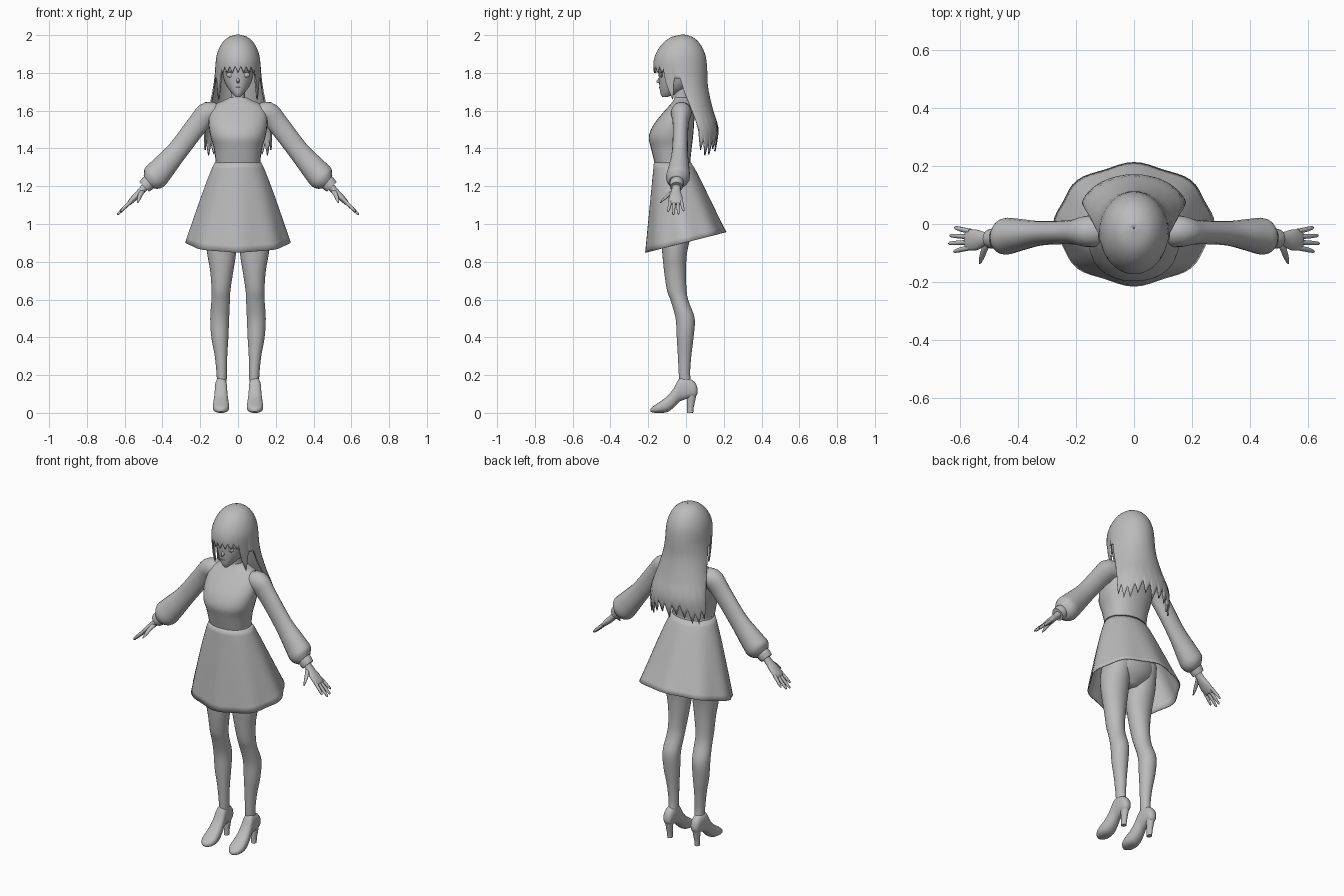
import bpy, bmesh, math
from mathutils import Vector

if "Cube" in bpy.data.objects:
    bpy.data.objects.remove(bpy.data.objects["Cube"])

mat = bpy.data.materials.new("plain_grey")
mat.diffuse_color = (0.5, 0.5, 0.5, 1)
mat.use_nodes = True
mat.node_tree.nodes["Principled BSDF"].inputs["Base Color"].default_value = mat.diffuse_color


def finish(name, bm, angle=50, thick=0):
    """Turn a bmesh into a named, smooth shaded object."""
    bmesh.ops.remove_doubles(bm, verts=bm.verts, dist=1e-5)
    bmesh.ops.recalc_face_normals(bm, faces=bm.faces)
    me = bpy.data.meshes.new(name)
    bm.to_mesh(me)
    bm.free()
    me.materials.append(mat)
    me.polygons.foreach_set("use_smooth", [True] * len(me.polygons))
    me.set_sharp_from_angle(angle=math.radians(angle))
    ob = bpy.data.objects.new(name, me)
    bpy.context.collection.objects.link(ob)
    if thick:
        mod = ob.modifiers.new("thickness", 'SOLIDIFY')
        mod.thickness, mod.offset = thick, 0
    return ob


def resample(rows, sub):
    """Catmull-Rom smoothing of a list of equal length tuples."""
    out = []
    for i in range(len(rows) - 1):
        p0, p1, p2, p3 = (rows[max(0, min(len(rows) - 1, i + k))] for k in (-1, 0, 1, 2))
        for s in range(sub):
            t = s / sub
            out.append(tuple(0.5 * (2 * b + (c - a) * t + (2 * a - 5 * b + 4 * c - d) * t * t
                                    + (3 * b - a - 3 * c + d) * t ** 3)
                             for a, b, c, d in zip(p0, p1, p2, p3)))
    return out + [rows[-1]]


def skin(name, rings, caps=True, angle=50, thick=0):
    """Bridge closed rings of points into a tube."""
    bm = bmesh.new()
    vs = [[bm.verts.new(p) for p in r] for r in rings]
    n = len(vs[0])
    for a, b in zip(vs, vs[1:]):
        for i in range(n):
            bm.faces.new((a[i], a[(i + 1) % n], b[(i + 1) % n], b[i]))
    if caps:
        bm.faces.new(vs[0])
        bm.faces.new(vs[-1])
    return finish(name, bm, angle, thick)


def spow(v, p):
    return math.copysign(abs(v) ** p, v)


def upright(name, rows, s=1, n=28, sub=4, p=1.0):
    """Vertical loft; rows are (z, centre x, half width, front y, back y)."""
    rings = []
    for z, cx, rx, yf, yb in resample(rows, sub):
        rings.append([(s * (cx + rx * spow(math.sin(a), p)),
                       (yf + yb) / 2 - (yb - yf) / 2 * spow(math.cos(a), p), z)
                      for a in (2 * math.pi * i / n for i in range(n))])
    return skin(name, rings)


def limb(name, rows, s=1, n=20, sub=4):
    """Loft in the arm plane; rows are (x, y, z, in-plane radius, y radius)."""
    rows = resample(rows, sub)
    rings = []
    for i, (x, y, z, r, ry) in enumerate(rows):
        a, b = rows[max(i - 1, 0)], rows[min(i + 1, len(rows) - 1)]
        d = Vector((b[0] - a[0], 0, b[2] - a[2])).normalized()
        rings.append([(s * (x - d.z * r * math.cos(t)), y + ry * math.sin(t),
                       z + d.x * r * math.cos(t))
                      for t in (2 * math.pi * k / n for k in range(n))])
    return skin(name, rings)


def blob(name, loc, size):
    bm = bmesh.new()
    bmesh.ops.create_uvsphere(bm, u_segments=16, v_segments=10, radius=1)
    for v in bm.verts:
        v.co = Vector(l + c * k for l, c, k in zip(loc, v.co, size))
    return finish(name, bm)


# Trunk, hips and neck
upright("blouse", [(1.31, 0, .116, -.163, .02), (1.40, 0, .127, -.185, .03), (1.46, 0, .145, -.197, .037),
                   (1.52, 0, .155, -.175, .042), (1.58, 0, .155, -.13, .045), (1.625, 0, .135, -.09, .04),
                   (1.655, 0, .075, -.066, .03), (1.67, 0, .045, -.06, .022)], p=.88)
upright("waistband", [(1.295, 0, .127, -.168, .03), (1.315, 0, .122, -.168, .026),
                      (1.335, 0, .119, -.167, .023)], p=.92)
upright("hips", [(1.32, 0, .112, -.155, .018), (1.2, 0, .145, -.15, .06), (1.06, 0, .16, -.143, .07),
                 (.98, 0, .13, -.13, .055), (.92, 0, .04, -.09, .0)])
upright("neck", [(1.62, 0, .048, -.066, .026), (1.67, 0, .038, -.062, .018), (1.75, 0, .04, -.065, .03)])

# Flared skirt with soft folds and a hem that rises to the back
rings = []
for j in range(15):
    t = j / 14
    ring = []
    for i in range(64):
        a = 2 * math.pi * i / 64
        fold = 1 + .025 * t * (math.cos(8 * a) - .4)
        back = math.cos(a) < 0
        half = (.095 + .088 * t ** .75 + .025 * t) if back else .095 + .115 * t
        y = -.072 + .072 * t - half * math.cos(a) * fold
        x = (.12 + .152 * t ** .87) * math.sin(a) * fold
        hem = .85 + max(0, y + .21) * .253
        ring.append((x, y, 1.325 + (hem - 1.325) * t))
    rings.append(ring)
skin("skirt", rings, caps=False, thick=.006)

# Head with tapered chin, and facial features
upright("head", [(1.672, 0, .012, -.125, -.10), (1.69, 0, .03, -.135, -.05), (1.72, 0, .054, -.14, .01),
                 (1.76, 0, .074, -.143, .055), (1.82, 0, .085, -.146, .08), (1.89, 0, .09, -.145, .08),
                 (1.95, 0, .06, -.105, .05), (1.97, 0, .02, -.05, .0)], p=.92)
skin("nose", [[(r * math.sin(a), y, 1.757 + h + r * 1.6 * math.cos(a))
               for a in (2 * math.pi * k / 10 for k in range(10))]
              for r, y, h in ((.012, -.135, .006), (.007, -.148, .0), (.002, -.157, -.003))])
blob("mouth", (0, -.140, 1.722), (.014, .004, .003))

# Hair: one surface whose strands end at different heights around the head
HAIR = resample([(2.0, .002, -.017, -.015, -.013), (1.985, .05, -.078, -.02, .035),
                 (1.95, .085, -.124, -.025, .072), (1.90, .107, -.156, -.03, .097),
                 (1.85, .115, -.169, -.03, .106), (1.80, .118, -.166, -.028, .109),
                 (1.72, .128, -.16, -.015, .113), (1.60, .153, -.15, .02, .14),
                 (1.50, .178, -.14, .045, .168), (1.37, .18, -.13, .05, .15)], 8)


def hair_point(a, z):
    k = next((i for i in range(len(HAIR) - 2) if HAIR[i + 1][0] <= z), len(HAIR) - 2)
    lo, hi = HAIR[k], HAIR[k + 1]
    t = (lo[0] - z) / (lo[0] - hi[0])
    rx, yf, cy, yb = (p + (q - p) * t for p, q in zip(lo[1:], hi[1:]))
    c = math.cos(a)
    if abs(math.degrees(a)) < 76:      # side locks hang straight
        rx = min(rx, .114)
    return (rx * math.sin(a), cy - c * (cy - yf if c > 0 else yb - cy), z)


def strand_end(deg):
    deg = abs(deg)
    saw = abs((deg / 15) % 1 - .5) * 2
    if deg < 51:
        return 1.835 - .035 * saw
    if deg < 74:                       # side lock
        return 1.655 + abs(deg - 63) * .010
    if deg < 90:
        return 1.77
    if deg < 102:
        return 1.70 - (deg - 90) * .02
    return 1.455 - .07 * saw + .025 * math.sin(math.radians(deg * 5))


bm = bmesh.new()
cols = []
for i in range(144):
    deg = -180 + i * 2.5
    end = strand_end(deg)
    cols.append([bm.verts.new(hair_point(math.radians(deg), 2 - (2 - end) * (j / 22) ** 1.6))
                 for j in range(23)])
for i in range(144):
    a, b = cols[i], cols[(i + 1) % 144]
    for j in range(22):
        bm.faces.new((a[j], b[j], b[j + 1], a[j + 1]))
finish("hair", bm, 60, .008)

for s, side in ((-1, "right"), (1, "left")):
    # Eye and lash
    blob(side + "_eye", (s * .042, -.130, 1.79), (.02, .007, .014))
    blob(side + "_lash", (s * .043, -.132, 1.806), (.025, .008, .004))

    # Sleeve, cuff
    limb(side + "_sleeve", [(.09, -.022, 1.575, .045, .05), (.155, -.025, 1.588, .06, .055),
                            (.215, -.028, 1.525, .056, .042), (.32, -.032, 1.388, .055, .042),
                            (.40, -.038, 1.295, .066, .056), (.445, -.043, 1.245, .069, .063),
                            (.472, -.048, 1.222, .044, .042)], s)
    limb(side + "_cuff", [(.462, -.047, 1.232, .036, .034), (.478, -.049, 1.215, .040, .036),
                          (.497, -.051, 1.196, .036, .033)], s)

    # Hand: palm, four fingers and thumb
    limb(side + "_palm", [(.485, -.051, 1.205, .021, .023), (.515, -.053, 1.172, .018, .025),
                          (.545, -.055, 1.142, .017, .036), (.575, -.055, 1.112, .012, .036),
                          (.582, -.055, 1.105, .005, .03)], s, sub=3)
    for k, (reach, name) in enumerate(((.045, "index"), (.062, "middle"), (.058, "ring"), (.042, "little"))):
        y = -.082 + k * .019
        dy = (k - 1.5) * .004
        limb(f"{side}_{name}_finger",
             [(.565, y, 1.122, .010, .009), (.573 + reach * .5, y + dy, 1.115 - reach * .5, .009, .0085),
              (.573 + reach, y + dy * 2, 1.115 - reach, .006, .006),
              (.577 + reach, y + dy * 2, 1.110 - reach, .001, .001)], s, n=10, sub=2)
    limb(side + "_thumb", [(.503, -.062, 1.178, .013, .013), (.517, -.09, 1.155, .012, .013),
                           (.526, -.117, 1.13, .009, .009), (.532, -.136, 1.112, .003, .003)], s, n=10, sub=2)

    # Leg
    upright(side + "_leg", [(1.06, .085, .07, -.13, .06), (.95, .09, .08, -.135, .03), (.85, .087, .077, -.126, .006),
                            (.75, .086, .061, -.116, 0), (.65, .09, .050, -.101, .003), (.59, .092, .049, -.080, .014),
                            (.50, .097, .050, -.055, .046), (.40, .096, .045, -.049, .040),
                            (.30, .090, .033, -.043, .028), (.20, .086, .027, -.038, .022),
                            (.13, .086, .025, -.035, .035)], s)

    # High heeled shoe: rows are (y, bottom, top, half width)
    shoe = resample([(.062, .105, .125, .008), (.05, .085, .158, .024), (.02, .078, .18, .030),
                     (-.03, .062, .187, .032), (-.065, .028, .130, .036), (-.10, .004, .088, .041),
                     (-.14, 0, .058, .043), (-.17, .001, .038, .032), (-.187, .006, .022, .010)], 4)
    skin(side + "_shoe", [[(s * (.09 + w * spow(math.sin(a), .9)), y,
                            max(0, (b + t) / 2 + (t - b) / 2 * spow(math.cos(a), .8)))
                           for a in (2 * math.pi * k / 24 for k in range(24))] for y, b, t, w in shoe])
    upright(side + "_heel", [(.12, .09, .024, .0, .06), (.07, .09, .019, .005, .050),
                             (.03, .09, .015, .006, .041), (0, .09, .014, .005, .038)], s, n=16)
